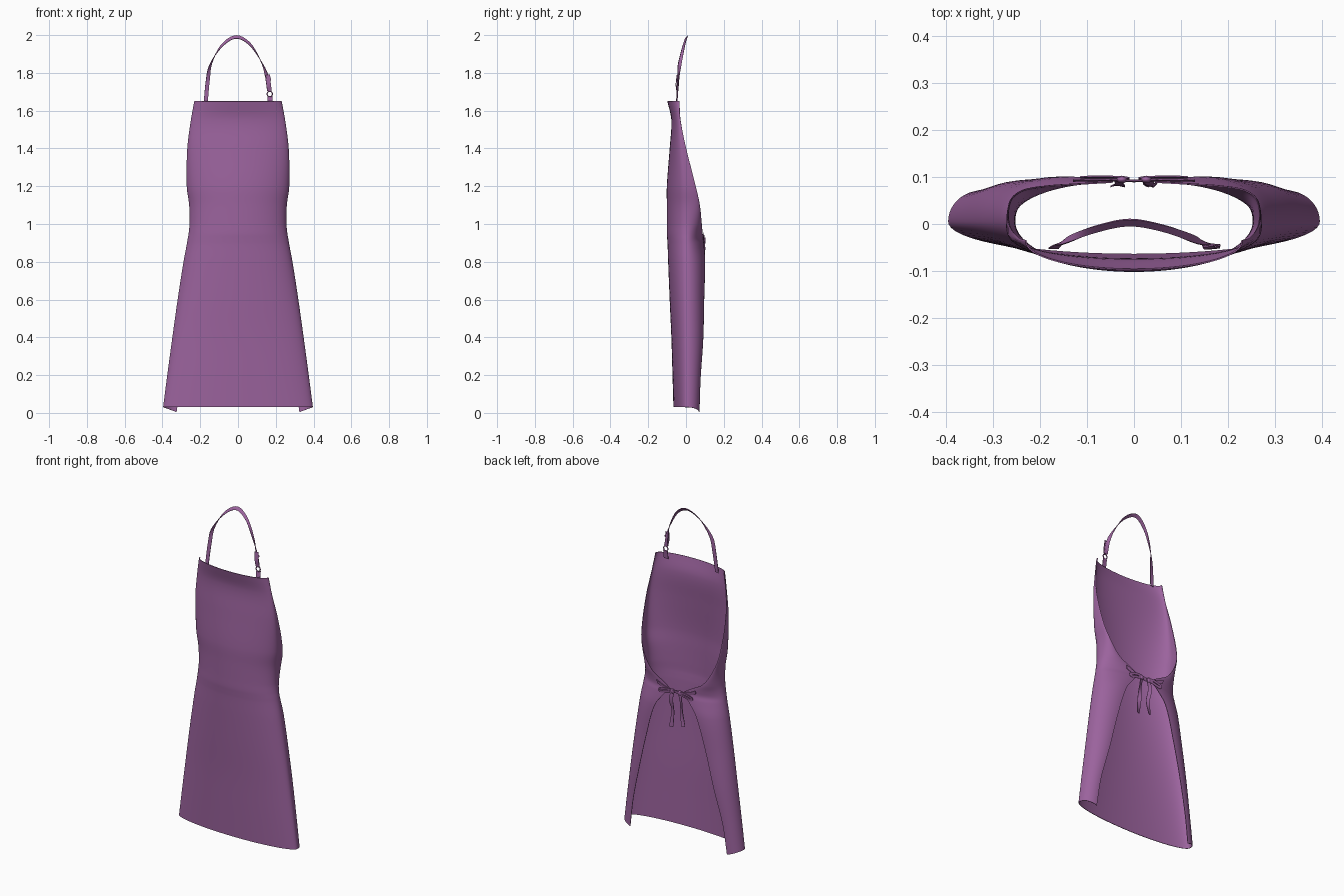
import bpy, math
from mathutils import Vector

if "Cube" in bpy.data.objects:
    bpy.data.objects.remove(bpy.data.objects["Cube"])

mat = bpy.data.materials.new("purple_cloth")
mat.diffuse_color = (0.33, 0.125, 0.34, 1)
mat.use_nodes = True
mat.node_tree.nodes["Principled BSDF"].inputs["Base Color"].default_value = mat.diffuse_color


def hermite(keys, t):
    """Smooth interpolation through rows whose first value is the parameter."""
    i = max(k for k in range(len(keys) - 1) if keys[k][0] <= t + 1e-9)
    a, b = keys[i], keys[i + 1]
    p, n = keys[max(i - 1, 0)], keys[min(i + 2, len(keys) - 1)]
    h = b[0] - a[0]
    s = (t - a[0]) / h
    out = []
    for j in range(1, len(a)):
        ma = (b[j] - p[j]) / (b[0] - p[0]) * h
        mb = (n[j] - a[j]) / (n[0] - a[0]) * h
        out.append((2*s**3 - 3*s*s + 1)*a[j] + (s**3 - 2*s*s + s)*ma
                   + (3*s*s - 2*s**3)*b[j] + (s**3 - s*s)*mb)
    return out


def sheet(name, rows, thick):
    """Thin cloth surface from a grid of points."""
    n = len(rows[0])
    verts = [p for r in rows for p in r]
    faces = [(i*n + j, i*n + j + 1, (i+1)*n + j + 1, (i+1)*n + j)
             for i in range(len(rows) - 1) for j in range(n - 1)]
    me = bpy.data.meshes.new(name)
    me.from_pydata(verts, [], faces)
    me.shade_smooth()
    me.materials.append(mat)
    ob = bpy.data.objects.new(name, me)
    bpy.context.collection.objects.link(ob)
    sol = ob.modifiers.new("thickness", 'SOLIDIFY')
    sol.thickness = thick
    sol.offset = 0
    ob.modifiers.new("crisp_rim", 'EDGE_SPLIT').split_angle = math.radians(45)
    return ob


def ribbon(name, pts, dirs, half, thick=0.003, steps=8):
    """Flat strap along points, with a width direction given at each point."""
    keys = [(i, *p, *d) for i, (p, d) in enumerate(zip(pts, dirs))]
    rows = []
    for k in range((len(pts) - 1) * steps + 1):
        v = hermite(keys, k / steps)
        c, d = Vector(v[:3]), Vector(v[3:]).normalized() * half
        rows.append([c - d, c, c + d])
    return sheet(name, rows, thick)


def ring(name, loc, r, minor, rot, scale=(1, 1, 1)):
    bpy.ops.mesh.primitive_torus_add(major_radius=r, minor_radius=minor, major_segments=24,
                                     minor_segments=8, location=loc, rotation=rot)
    ob = bpy.context.object
    ob.name, ob.scale = name, scale
    ob.data.shade_smooth()
    ob.data.materials.append(mat)


# Apron body sections: z, side half width, front y, side y, back edge x, back edge y
body = [(0.03, .395, -.065, .005, .325, .070), (0.2, .373, -.070, .005, .300, .076),
        (0.4, .346, -.076, .005, .250, .090), (0.6, .318, -.085, .005, .200, .095),
        (0.8, .287, -.093, .005, .140, .100), (0.89, .270, -.096, .005, .075, .094),
        (0.92, .265, -.098, .005, .045, .090), (0.95, .260, -.100, .005, .085, .087),
        (1.0, .255, -.100, .005, .170, .082), (1.1, .257, -.100, .005, .235, .072),
        (1.2, .270, -.100, .000, .262, .050), (1.4, .267, -.085, -.02, .266, .000),
        (1.55, .248, -.076, -.032, .247, -.030), (1.65, .230, -.097, -.038, .229, -.036)]
levels = [a[0] + (b[0] - a[0]) * k / 5 for a, b in zip(body, body[1:]) for k in range(5)] + [1.65]
rows = []
for z in levels:
    w, yf, ys, xe, ye = hermite(body, z)
    half = []
    for k in range(21):                                   # front centre to side
        a = math.pi / 2 * k / 20
        half.append((w * math.sin(a), ys + (yf - ys) * math.cos(a), z))
    for k in range(1, 15):                                # side to back edge
        a = math.pi / 2 * k / 14
        drop = 0.027 * (1 - math.cos(a)) * max(0, 1 - z / 0.6)
        half.append((xe + (w - xe) * math.cos(a), ys + (ye - ys) * math.sin(a), z - drop))
    rows.append([(-x, y, h) for x, y, h in half[:0:-1]] + half)
sheet("apron_body", rows, 0.003)

# Neck strap, twisting from flat on the bib to edge-on over the neck
X, TOP = (1, 0, .15), (0, .6, .7)
ribbon("neck_strap",
       [(-.172, -.052, 1.63), (-.16, -.042, 1.76), (-.143, -.034, 1.85), (-.085, -.012, 1.945),
        (-.01, .003, 1.99), (.065, -.010, 1.95), (.128, -.032, 1.85), (.153, -.040, 1.78),
        (.165, -.043, 1.705)],
       [X, (.9, .3, .2), (.5, .7, .3), TOP, TOP, TOP, (-.3, .7, .3), (-.8, .4, .2), (-1, .1, -.1)],
       0.011)

# Strap end folded back, slider, D ring and its tab
XD = (1, .1, .15)
ribbon("strap_fold", [(.167, -.048, 1.705), (.162, -.052, 1.74), (.158, -.047, 1.79)], [XD] * 3, 0.012)
ring("strap_slider", (.160, -.045, 1.765), .013, .0025, (math.pi / 2, 0, 0), (1, .7, 1))
ring("strap_ring", (.168, -.046, 1.688), .014, .003, (math.pi / 2, 0, 0))
ribbon("ring_tab", [(.170, -.052, 1.625), (.170, -.049, 1.65), (.169, -.045, 1.676)], [XD] * 3, 0.014)

# Waist tie across the back opening, with a knot
Z = (0, .15, 1)
ribbon("waist_tie", [(-.13, .093, .945), (-.07, .094, .922), (0, .092, .915), (.07, .094, .922),
                     (.13, .093, .945)], [Z] * 5, 0.010)
for s, label in ((1, "right"), (-1, "left")):
    # Hanging tails
    ribbon("tie_tail_" + label,
           [(.022 * s, .093, .92), (.034 * s, .096, .86), (.030 * s, .083, .79),
            (.040 * s, .084, .70 - .01 * s)],
           [(1, .1, 0), (.9, .4 * s, 0), (.9, -.3, 0), (.9, .4, 0)], 0.011)
    # Flattened bow loops
    ribbon("tie_bow_" + label,
           [(.01 * s, .097, .915), (.05 * s, .099, .905), (.10 * s, .100, .895), (.112 * s, .100, .905),
            (.06 * s, .101, .920), (.01 * s, .098, .917)],
           [Z] * 6, 0.007)
    bpy.ops.mesh.primitive_uv_sphere_add(segments=16, ring_count=8, radius=1,
                                         location=(.026 * s, .095, .916))
    knot = bpy.context.object
    knot.name, knot.scale = "tie_knot_" + label, (.012, .008, .016)
    knot.data.shade_smooth()
    knot.data.materials.append(mat)
